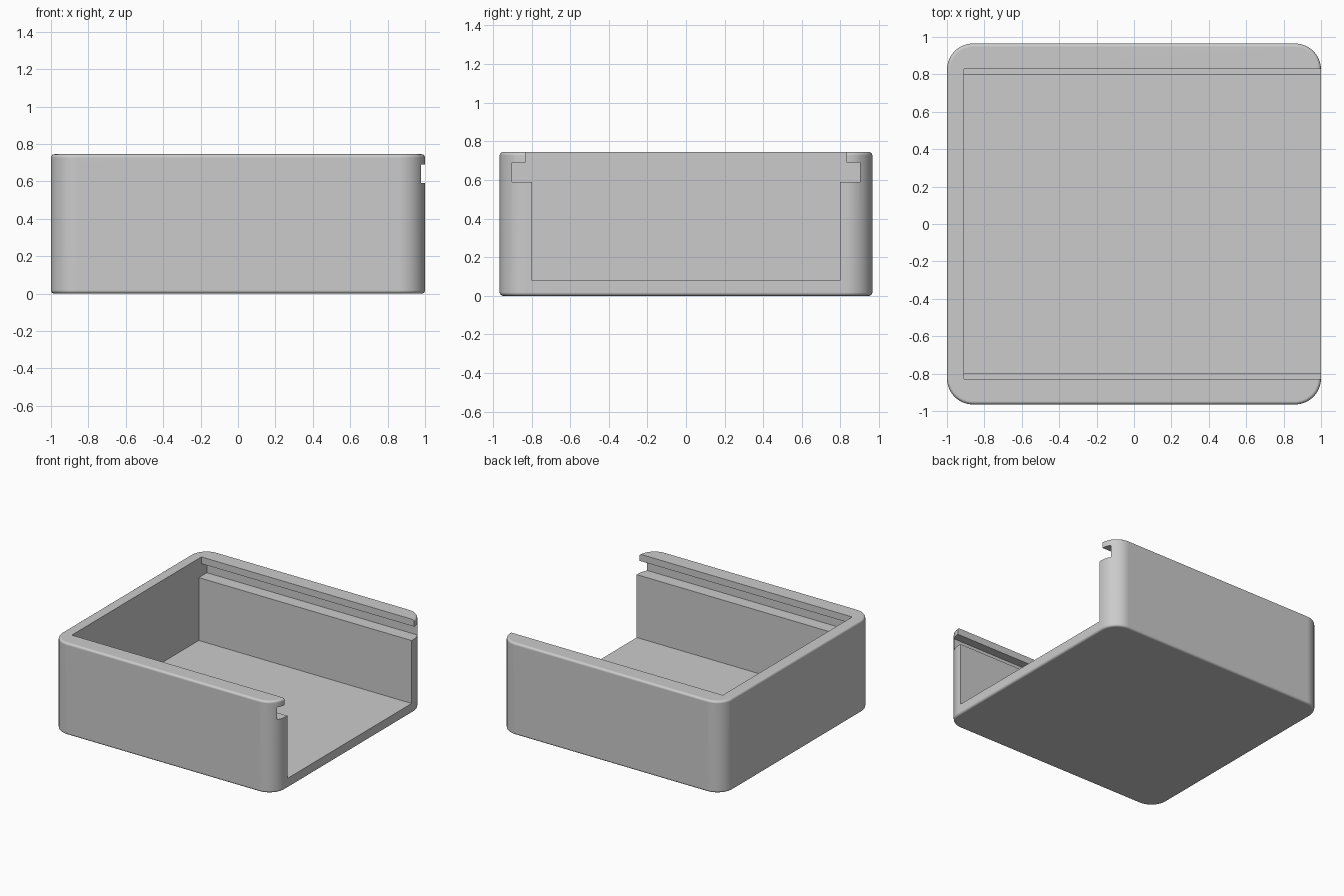
import bpy, bmesh, math

if "Cube" in bpy.data.objects:
    bpy.data.objects.remove(bpy.data.objects["Cube"], do_unlink=True)

# Overall sizes
HALF_X, HALF_Y, HEIGHT = 1.0, 0.965, 0.745
CORNER, EDGE = 0.14, 0.018
FLOOR, INNER_X = 0.08, -0.91

grey = bpy.data.materials.new("light_grey")
grey.use_nodes = True
colour = (0.6, 0.6, 0.6, 1)
grey.diffuse_color = colour
grey.node_tree.nodes["Principled BSDF"].inputs["Base Color"].default_value = colour


def make_object(name, bm):
    bmesh.ops.recalc_face_normals(bm, faces=bm.faces)
    mesh = bpy.data.meshes.new(name)
    bm.to_mesh(mesh)
    bm.free()
    mesh.materials.append(grey)
    obj = bpy.data.objects.new(name, mesh)
    bpy.context.collection.objects.link(obj)
    return obj


def rounded_block():
    """Block with round upright corners and softened top and bottom rims."""
    bm = bmesh.new()
    bmesh.ops.create_cube(bm, size=1)
    for v in bm.verts:
        v.co = (v.co.x * 2 * HALF_X, v.co.y * 2 * HALF_Y, (v.co.z + 0.5) * HEIGHT)
    upright = [e for e in bm.edges if abs(e.verts[0].co.z - e.verts[1].co.z) > 0.1]
    bmesh.ops.bevel(bm, geom=upright, offset=CORNER, offset_type='OFFSET',
                    segments=14, profile=0.5, affect='EDGES')
    rims = [e for e in bm.edges if abs(e.verts[0].co.z - e.verts[1].co.z) < 1e-4]
    bmesh.ops.bevel(bm, geom=rims, offset=EDGE, offset_type='OFFSET',
                    segments=4, profile=0.5, affect='EDGES')
    return bm


def cavity():
    """Inside space with a sliding-lid groove, swept out through the +x end."""
    half = [(0.797, FLOOR), (0.797, 0.59), (0.9, 0.59),
            (0.9, 0.69), (0.83, 0.69), (0.83, HEIGHT + 0.1)]
    outline = half + [(-y, z) for y, z in reversed(half)]
    bm = bmesh.new()
    face = bm.faces.new([bm.verts.new((INNER_X, y, z)) for y, z in outline])
    swept = bmesh.ops.extrude_face_region(bm, geom=[face])["geom"]
    for v in swept:
        if isinstance(v, bmesh.types.BMVert):
            v.co.x = HALF_X + 0.2
    return bm


# Open-ended box body with the cavity cut away
body = make_object("box_body", rounded_block())
cutter = make_object("cavity_cutter", cavity())
cutter.hide_render = True

bpy.ops.object.select_all(action='DESELECT')
body.select_set(True)
bpy.context.view_layer.objects.active = body
cut = body.modifiers.new("cavity", 'BOOLEAN')
cut.operation = 'DIFFERENCE'
cut.solver = 'EXACT'
cut.object = cutter
bpy.ops.object.modifier_apply(modifier=cut.name)
bpy.data.objects.remove(cutter, do_unlink=True)

# Smooth rounds, crisp cut edges, flat walls
bpy.ops.object.shade_smooth_by_angle(angle=math.radians(35))
flat = body.modifiers.new("flat_walls", 'WEIGHTED_NORMAL')
flat.keep_sharp = True
